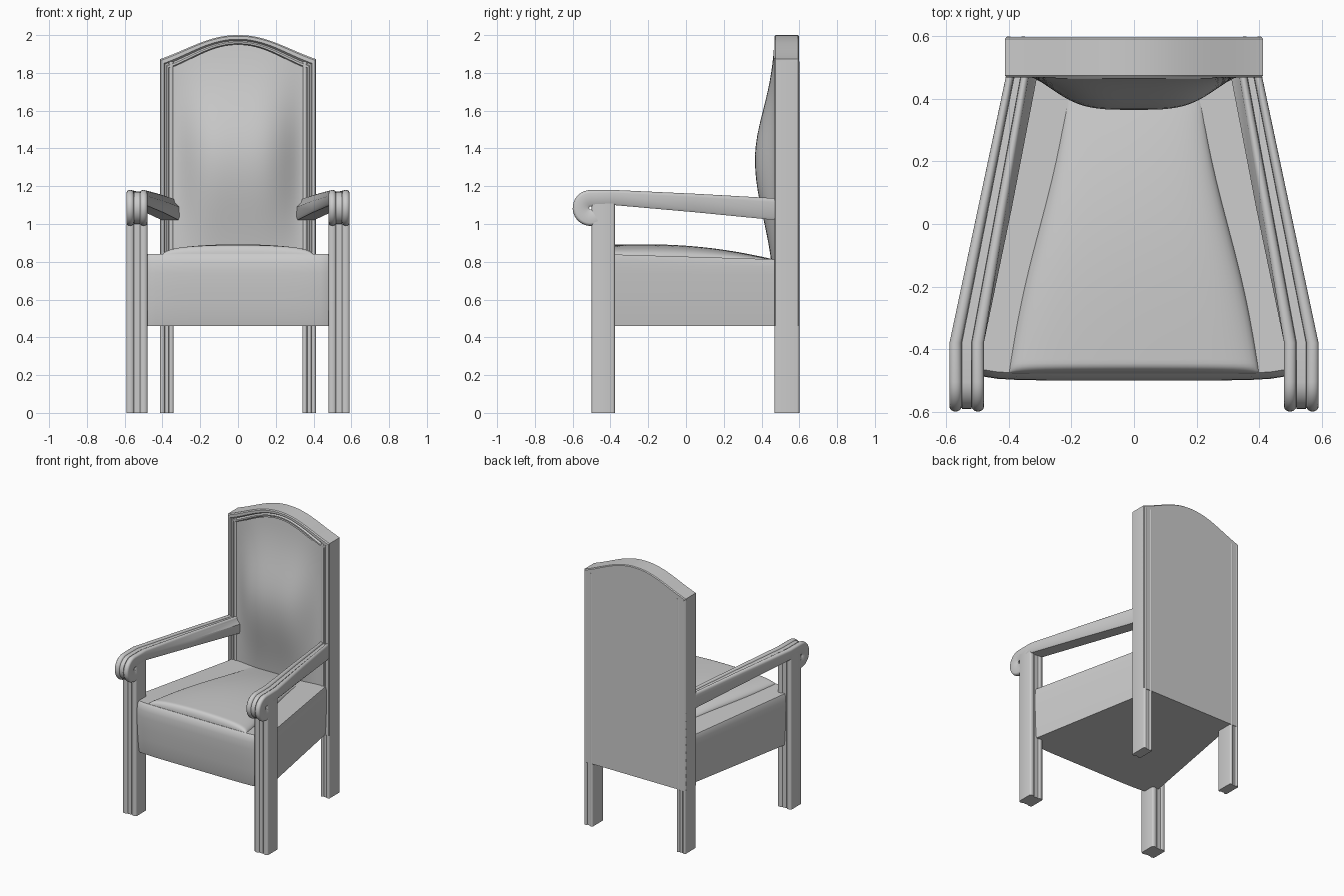
import bpy, bmesh
from math import sin, cos, pi, exp, radians

cube = bpy.data.objects.get("Cube")
if cube:
    bpy.data.objects.remove(cube, do_unlink=True)

GREY = (0.6, 0.6, 0.6, 1)
mat = bpy.data.materials.new("plain grey")
mat.use_nodes = True
mat.diffuse_color = GREY
mat.node_tree.nodes["Principled BSDF"].inputs["Base Color"].default_value = GREY


def loft(name, rings, closed=True, angle=40):
    """Skin a list of equal-length point rings, capping closed ones."""
    bm = bmesh.new()
    rows = [[bm.verts.new(p) for p in ring] for ring in rings]
    n = len(rows[0])
    for a, b in zip(rows, rows[1:]):
        for i in range(n if closed else n - 1):
            j = (i + 1) % n
            bm.faces.new((a[i], a[j], b[j], b[i]))
    if closed:
        bm.faces.new(rows[0])
        bm.faces.new(rows[-1])
    bmesh.ops.recalc_face_normals(bm, faces=bm.faces)
    mesh = bpy.data.meshes.new(name)
    bm.to_mesh(mesh)
    bm.free()
    mesh.materials.append(mat)
    obj = bpy.data.objects.new(name, mesh)
    bpy.context.collection.objects.link(obj)
    bpy.ops.object.select_all(action="DESELECT")
    obj.select_set(True)
    bpy.context.view_layer.objects.active = obj
    bpy.ops.object.shade_smooth_by_angle(angle=radians(angle))


def lerp(a, b, t):
    return a + (b - a) * t


# Reeded edge: two round beads with a flat fillet between (across -1..1, depth 0..1)
def bead(lo, hi):
    mid, half = (lo + hi) / 2, (hi - lo) / 2
    return [(mid - half * cos(pi * k / 8), 0.82 + 0.18 * sin(pi * k / 8)) for k in range(9)]


REED = bead(-1, -0.3) + [(-0.28, 0.9), (0.28, 0.9)] + bead(0.3, 1)
DOUBLE_REED = [(u, 0.5 * v + 0.5) for u, v in REED] + [(-u, 0.5 - 0.5 * v) for u, v in REED]


# Arm section: reeded on top, its inner face flaring out towards the back
def arm_ring(side, oy, oz, iy, iz):
    t = max(0, (oy + 0.38) / 0.85)
    centre, half, flare = lerp(0.535, 0.373, t), lerp(0.055, 0.037, t), 0.7 * t
    section = [(1, 0.12), (0.85, 0), (-0.85 - flare, 0), (-1 - flare, 0.12), (-1 - flare, 0.6)]
    return [(side * (centre + u * half), lerp(iy, oy, v), lerp(iz, oz, v))
            for u, v in section + REED]


# Arm stations: (outer y, outer z, inner y, inner z), scroll first
CY, CZ, R = -0.505, 1.085, 0.095
stations = []
for k in range(19):
    a = radians(300 - 210 * k / 18)
    stations.append((CY + R * cos(a), CZ + R * sin(a), CY + 0.008 * cos(a), CZ + 0.008 * sin(a)))
stations += [(-0.38, 1.18, -0.38, 1.1), (0.05, 1.16, 0.05, 1.062), (0.48, 1.136, 0.48, 1.02)]


def leg(name, side, x, half, y_back, y_front, height):
    ring = [(side * (x + u * half), lerp(y_back, y_front, v)) for u, v in DOUBLE_REED]
    loft(name, [[(px, py, z) for px, py in ring] for z in (0, height)])


for side, label in ((1, "left"), (-1, "right")):
    loft(label + "_arm", [arm_ring(side, *s) for s in stations])
    leg(label + "_front_leg", side, 0.535, 0.055, -0.375, -0.5, 1.13)
    leg(label + "_back_leg", side, 0.377, 0.036, 0.6, 0.468, 1.86)


# Arched outline of the back
def arch(x, half):
    t = min(1, abs(x) / half)
    ogee = 0.5 + 0.5 * cos(pi * t ** 1.1)
    return 1.873 + 0.127 * (0.45 * ogee + 0.55 * (1 - t * t))


def outline(inset, y):
    h = 0.413 - inset
    xs = [h * (1 - k / 16) for k in range(33)]
    return [(h, y, 0.46)] + [(x, y, arch(x, h) - inset) for x in xs] + [(-h, y, 0.46)]


# Back board with a moulded rim
RIM = [(0.005, 0.598), (0, 0.592), (0, 0.475), (0.006, 0.468), (0.022, 0.468),
       (0.03, 0.48), (0.037, 0.469), (0.045, 0.469), (0.05, 0.478)]
loft("back_board", [outline(i, y) for i, y in RIM], angle=30)


# Upholstered back pad, bulging forward
def pad_point(u, t):
    h = 0.365
    x = u * h
    z = lerp(0.79, arch(x, h) - 0.05, t)
    across = 0.5 + 0.5 * cos(pi * min(1, abs(u) / 0.97) ** 1.9)
    up = exp(-((z - 1.34) / (0.37 if z > 1.34 else 0.43)) ** 2)
    return (x, 0.474 - 0.109 * across * up, z)


loft("back_pad", [[pad_point(i / 16 - 1, j / 24) for i in range(33)] for j in range(25)],
     closed=False)


# Seat box: tapered plan, tucked behind the front legs, walls swelling slightly
def seat_ring(z_front, z_back, grow):
    pts = []
    for k in range(17):
        x = lerp(-0.5, 0.5, k / 16)
        pts.append((x, -0.478 - grow + 0.015 * abs(x / 0.5) ** 8, z_front))
    for k in range(7):
        t = k / 6
        pts.append((lerp(0.545, 0.375, t) + grow * 0.4, lerp(-0.43, 0.5, t),
                    lerp(z_front, z_back, t)))
    return pts + [(-x, y, z) for x, y, z in reversed(pts[17:])]


SEAT = [(0.46, 0.46, -0.006), (0.5, 0.5, 0.003), (0.58, 0.58, 0.012), (0.66, 0.655, 0.018),
        (0.74, 0.73, 0.022), (0.79, 0.775, 0.02), (0.825, 0.8, 0.012), (0.84, 0.812, 0)]
loft("seat_box", [seat_ring(*s) for s in SEAT])


# Seat cushion: crowned trapezoid with tight rounded edges
def cushion_point(u, t):
    y = lerp(-0.475, 0.45, t)
    half = lerp(0.4, 0.22, min(1, t * 1.08)) + 0.008 * sin(2 * pi * t)
    base = lerp(0.838, 0.808, t)
    lip = max(0, 1 - t / 0.03)
    crown = (1 - u ** 8) ** 0.5 * (1 - 0.35 * u * u) * (1 - lip * lip) ** 0.5
    height = 0.05 + 0.018 * sin(pi * t) - 0.042 * t ** 3
    return (u * half, y, base + height * crown)


loft("seat_cushion", [[cushion_point(sin(pi / 2 * (i / 14 - 1)), (j / 28) ** 2)
                       for i in range(29)] for j in range(29)], closed=False, angle=60)
